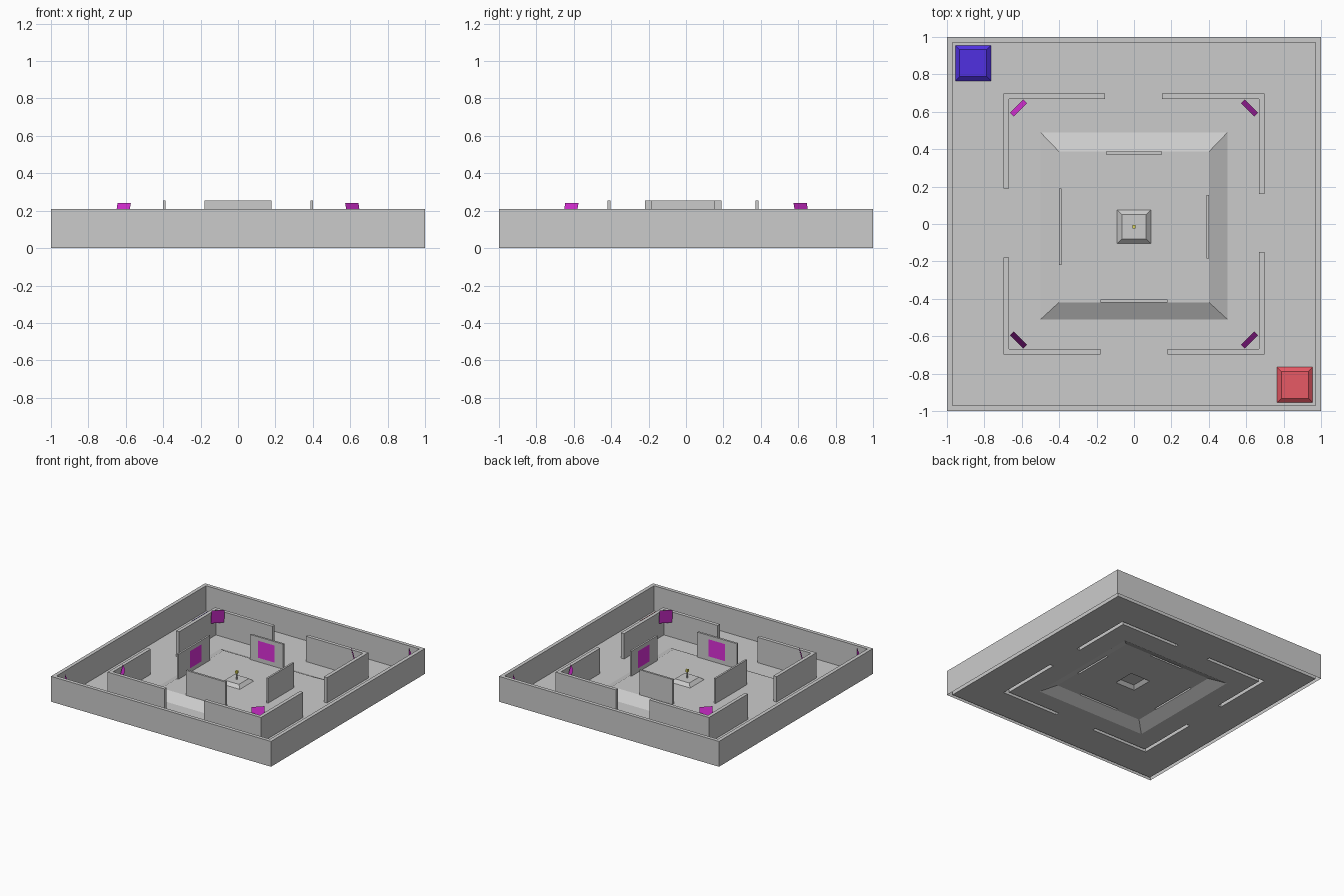
import bpy, math
from mathutils import Vector, Matrix

if "Cube" in bpy.data.objects:
    bpy.data.objects.remove(bpy.data.objects["Cube"])

FLOOR, WALL, DECK, DECK_WALL = 0.0, 0.208, 0.05, 0.255


def material(name, rgb):
    m = bpy.data.materials.new(name)
    m.diffuse_color = (*rgb, 1)
    m.use_nodes = True
    m.node_tree.nodes["Principled BSDF"].inputs["Base Color"].default_value = m.diffuse_color
    return m


MAGENTA = material("magenta", (0.72, 0.03, 0.70))
RED = material("red", (0.80, 0.10, 0.13))
BLUE = material("blue", (0.08, 0.03, 0.75))
YELLOW = material("yellow", (0.75, 0.70, 0.10))


def add(name, verts, faces, mat=None):
    me = bpy.data.meshes.new(name)
    me.from_pydata([tuple(v) for v in verts], [], faces)
    me.validate()
    ob = bpy.data.objects.new(name, me)
    bpy.context.collection.objects.link(ob)
    if mat:
        me.materials.append(mat)
    return ob


def inside(x, y, r):
    return r[0] < x < r[1] and r[2] < y < r[3]


def walled_sheet(name, bounds, walls, hole, base, top):
    """Floor sheet whose wall rectangles are raised, leaving hollows beneath."""
    rects = [bounds, hole] + walls
    xs = sorted({v for r in rects for v in r[:2]})
    ys = sorted({v for r in rects for v in r[2:]})

    def height(i, j):
        if not (0 <= i < len(xs) - 1 and 0 <= j < len(ys) - 1):
            return base
        cx, cy = (xs[i] + xs[i + 1]) / 2, (ys[j] + ys[j + 1]) / 2
        if inside(cx, cy, hole):
            return None
        return top if any(inside(cx, cy, w) for w in walls) else base

    verts, faces, index = [], [], {}

    def quad(*pts):
        for p in pts:
            if p not in index:
                index[p] = len(verts)
                verts.append(p)
        faces.append([index[p] for p in pts])

    for i in range(len(xs) - 1):
        for j in range(len(ys) - 1):
            h = height(i, j)
            if h is None:
                continue
            a, b, c, d = xs[i], xs[i + 1], ys[j], ys[j + 1]
            quad((a, c, h), (b, c, h), (b, d, h), (a, d, h))
            sides = [((i, j - 1), (a, c), (b, c)), ((i + 1, j), (b, c), (b, d)),
                     ((i, j + 1), (b, d), (a, d)), ((i - 1, j), (a, d), (a, c))]
            for n, p, q in sides:
                g = height(*n)
                if g is not None and g < h:
                    quad((*p, g), (*q, g), (*q, h), (*p, h))
    return add(name, verts, faces)


def ramp(name, low, high, z0, z1, cap=True, mat=None):
    """Four sloping sides between two rectangles, with optional flat top."""
    def ring(r, z):
        return [(r[0], r[2], z), (r[1], r[2], z), (r[1], r[3], z), (r[0], r[3], z)]
    faces = [(k, (k + 1) % 4, (k + 1) % 4 + 4, k + 4) for k in range(4)]
    if cap:
        faces.append((4, 5, 6, 7))
    return add(name, ring(low, z0) + ring(high, z1), faces, mat)


def panel(name, pos, facing, width, height, tilt=0.0, mat=MAGENTA):
    """Flat target facing a compass angle; tilt leans the top forward."""
    w, h = width / 2, height / 2
    m = (Matrix.Translation(pos) @ Matrix.Rotation(facing, 4, 'Z')
         @ Matrix.Rotation(tilt, 4, 'Y'))
    pts = [m @ Vector((0, y, z)) for y, z in ((-w, -h), (w, -h), (w, h), (-w, h))]
    return add(name, pts, [(0, 1, 2, 3)], mat)


# Arena floor with perimeter wall and four L-shaped walls
O, I = 0.697, 0.668
arena_walls = [(-1, 1, -1, -0.97), (-1, 1, 0.97, 1), (-1, -0.97, -1, 1), (0.97, 1, -1, 1),
               (-O, -0.155, I, O), (0.15, O, I, O), (-O, -0.18, -O, -I), (0.18, O, -O, -I),
               (-O, -I, 0.19, O), (-O, -I, -O, -0.18), (I, O, 0.16, O), (I, O, -O, -0.15)]
low = (-0.5, 0.5, -0.51, 0.49)
walled_sheet("arena_floor", (-1, 1, -1, 1), arena_walls, low, FLOOR, WALL)

# Raised deck with its ramps and four shield walls
deck = (-0.402, 0.402, -0.42, 0.388)
centre = (-0.09, 0.09, -0.105, 0.075)
shields = [(-0.15, 0.15, 0.372, 0.388), (-0.18, 0.18, -0.42, -0.403),
           (-0.402, -0.387, -0.22, 0.19), (0.387, 0.402, -0.185, 0.155)]
walled_sheet("deck", deck, shields, centre, DECK, DECK_WALL)
ramp("deck_ramps", low, deck, FLOOR, DECK, cap=False)

# Centre pedestal with a small marker post
ramp("pedestal", centre, (-0.065, 0.065, -0.08, 0.05), DECK, 0.075)
r = 0.004
post = (-r, r, -0.015 - r, -0.015 + r)
ramp("marker_post", post, post, 0.075, 0.13)
r = 0.009
head = (-r, r, -0.015 - r, -0.015 + r)
ramp("marker_head", head, head, 0.125, 0.145, mat=YELLOW)

# Targets on the inner faces of the shield walls
for k, (x, y) in enumerate([(-0.384, 0), (0, -0.4), (0.384, 0), (0, 0.369)]):
    panel(f"shield_target_{k}", (x, y, 0.155), k * math.pi / 2, 0.15, 0.14)

# Leaning targets in the L-wall corners
for k, (sx, sy) in enumerate([(-1, -1), (1, -1), (1, 1), (-1, 1)]):
    panel(f"corner_target_{k}", (0.618 * sx, 0.62 * sy, 0.182),
          math.pi / 4 + k * math.pi / 2, 0.1, 0.12, math.radians(13))

# Upright targets in two outer corners
for k, s in enumerate((-1, 1)):
    panel(f"outer_target_{k}", (0.92 * s, 0.92 * s, 0.15),
          math.pi / 4 + k * math.pi, 0.1, 0.1)

# Team pads in opposite corners
for name, s, mat in (("blue_pad", -1, BLUE), ("red_pad", 1, RED)):
    def square(half, s=s):
        cx, cy = 0.86 * s, -0.86 * s
        return (cx - half, cx + half, cy - half, cy + half)
    ramp(name, square(0.095), square(0.072), 0.001, 0.02, mat=mat)
